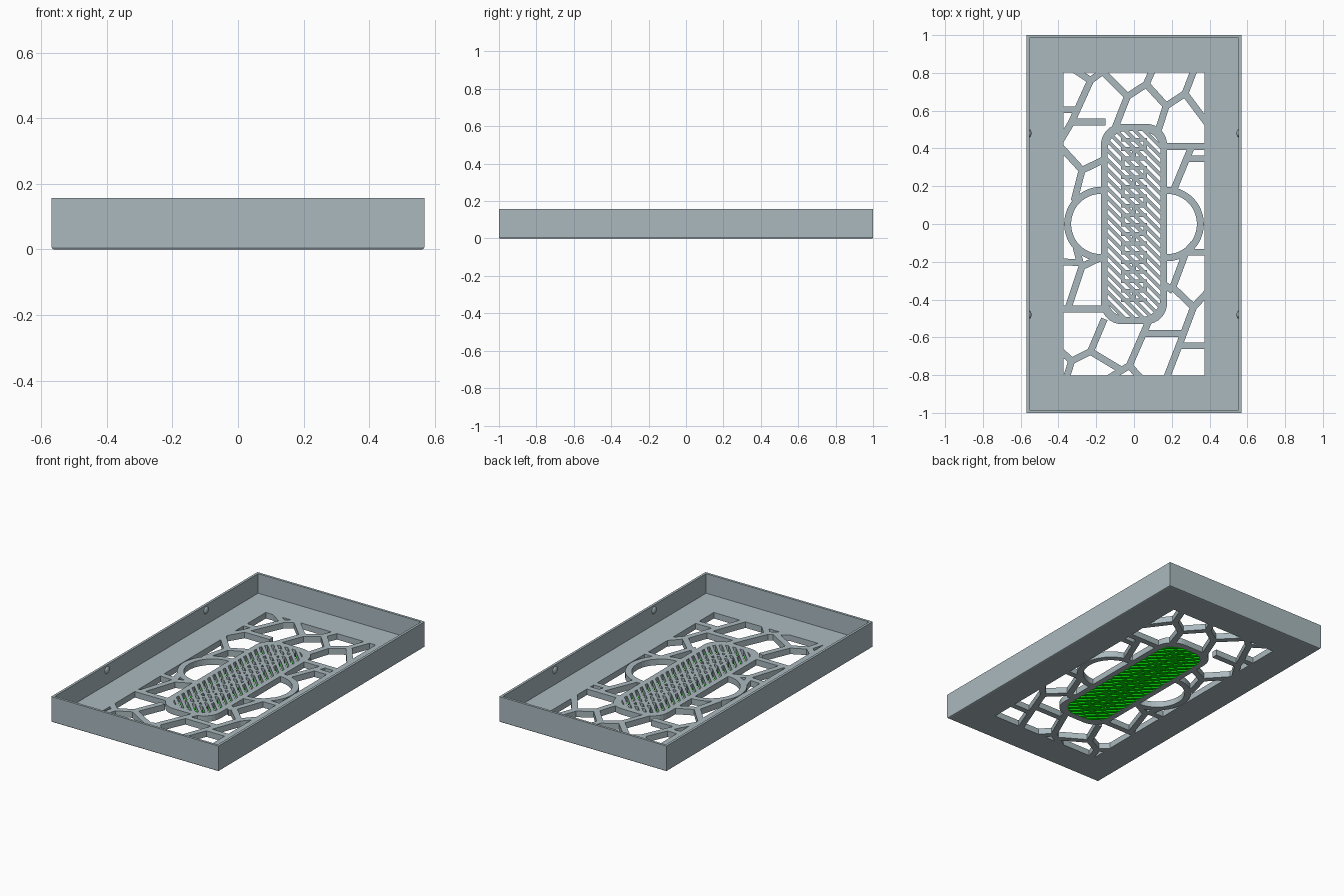
import bpy, bmesh, math
from mathutils import Vector

if "Cube" in bpy.data.objects:
    bpy.data.objects.remove(bpy.data.objects["Cube"])

H, FLOOR, SPLIT = 0.157, 0.037, 0.013    # overall height, floor thickness, two-tone line


def material(name, rgb):
    m = bpy.data.materials.new(name)
    m.diffuse_color = (*rgb, 1)
    m.use_nodes = True
    m.node_tree.nodes["Principled BSDF"].inputs["Base Color"].default_value = m.diffuse_color
    return m


GREY = material("blue grey", (0.40, 0.485, 0.515))
GREEN = material("bright green", (0.0, 0.75, 0.0))


def prism(name, pts, levels):
    """Extrude an outline through a list of heights."""
    bm = bmesh.new()
    rings = [[bm.verts.new((x, y, z)) for x, y in pts] for z in levels]
    n = len(pts)
    bm.faces.new(rings[0][::-1])
    bm.faces.new(rings[-1])
    for lo, hi in zip(rings, rings[1:]):
        for i in range(n):
            j = (i + 1) % n
            bm.faces.new((lo[i], lo[j], hi[j], hi[i]))
    bmesh.ops.recalc_face_normals(bm, faces=bm.faces)
    me = bpy.data.meshes.new(name)
    bm.to_mesh(me)
    bm.free()
    ob = bpy.data.objects.new(name, me)
    bpy.context.collection.objects.link(ob)
    me.materials.append(GREY)
    return ob


def combine(ob, other, op):
    """Boolean the second object into the first and discard it."""
    mod = ob.modifiers.new("join", 'BOOLEAN')
    mod.operation, mod.object, mod.solver = op, other, 'EXACT'
    bpy.context.view_layer.objects.active = ob
    bpy.ops.object.modifier_apply(modifier="join")
    bpy.data.objects.remove(other)


def rect(x, y):
    return [(-x, -y), (x, -y), (x, y), (-x, y)]


def rounded(x, y, r, n=8):
    pts = []
    for k, (sx, sy) in enumerate([(1, 1), (-1, 1), (-1, -1), (1, -1)]):
        for i in range(n + 1):
            a = math.pi / 2 * (k + i / n)
            pts.append((sx * (x - r) + r * math.cos(a), sy * (y - r) + r * math.sin(a)))
    return pts


def bar(a, b, w, levels):
    a, b = Vector(a), Vector(b)
    d = (b - a).normalized()
    s = Vector((-d.y, d.x)) * w / 2
    return prism("bar", [a - s, b - s, b + s, a + s], levels)


# Tray: shell with a chamfered lower edge and an open window in the floor
tray = prism("tray", rect(0.568, 1.0), [0, H])
bm = bmesh.new()
bm.from_mesh(tray.data)
low = [e for e in bm.edges if all(v.co.z < 0.01 for v in e.verts)]
bmesh.ops.bevel(bm, geom=low, offset=0.007, segments=2, affect='EDGES', profile=0.5)
bm.to_mesh(tray.data)
bm.free()
combine(tray, prism("cavity", rect(0.553, 0.985), [FLOOR, H + 0.1]), 'DIFFERENCE')
combine(tray, prism("window", rect(0.373, 0.802), [-0.1, FLOOR + 0.05]), 'DIFFERENCE')

# Cell struts, as polylines in hundredths of a unit
UPPER = [
    [(-32, 82), (-23, 76), (-15, 82)], [(-23, 76), (-33, 54), (-39, 44)],
    [(-33, 54), (-16, 54)], [(-39, 60.5), (-32, 60.5)],
    [(-17, 81), (-3.5, 67.5), (-10, 51)], [(-3.5, 67.5), (6.5, 74), (10, 82)],
    [(6.5, 74), (17, 62.5), (13, 50)], [(17, 62.5), (27, 69), (32, 82)],
    [(27, 69), (39, 53)], [(-39, 41), (-27.5, 28.5), (-16, 34)],
    [(-27.5, 28.5), (-31.5, 13)], [(16, 41), (39, 41)],
    [(31, 42), (21, 18)], [(29, 34.5), (39, 34.5)],
]
UPPER[-2] = [(30.5, 41), (21, 18)]
LOWER = [
    [(39, -15), (27.5, -15), (20, -35), (16, -32)], [(27.5, -15), (31, -11)],
    [(20, -33), (31.5, -44), (24, -64), (17, -82)], [(31.5, -44), (39, -36)],
    [(5, -58), (26, -58)], [(24, -64.5), (39, -64.5)],
    [(8, -51), (-2.5, -75), (-14, -82)], [(-2.5, -75), (4, -82)],
    [(-16, -51), (-23, -67.5), (-33, -72.5), (-36, -82)],
    [(-23, -67.5), (-8, -76.5)], [(-33, -72.5), (-39, -67)],
    [(-39, -45), (-16, -45)], [(-35, -45), (-27.5, -22.5), (-16, -17)],
    [(-39, -20), (-28.5, -20.5), (-30.5, -13)],
]
floor_z = [0, FLOOR]
for line in UPPER + LOWER:
    for p, q in zip(line, line[1:]):
        p, q = Vector(p) / 100, Vector(q) / 100
        ext = (q - p).normalized() * 0.008
        combine(tray, bar(p - ext, q + ext, 0.036, floor_z), 'UNION')

# Half-round loops either side of the centre panel
for s in (1, -1):
    arc = [math.radians(-90 + 180 * i / 24) for i in range(25)]
    pts = [(0.16, -0.197)] + [(0.173 + 0.197 * math.cos(a), 0.197 * math.sin(a)) for a in arc]
    pts += [(0.16, 0.197), (0.16, 0.16)]
    pts += [(0.173 + 0.16 * math.cos(a), 0.16 * math.sin(a)) for a in reversed(arc)]
    pts += [(0.16, -0.16)]
    combine(tray, prism("loop", [(s * x, y) for x, y in pts], floor_z), 'UNION')

# Rounded frame of the centre panel
combine(tray, prism("panel", rounded(0.175, 0.53, 0.11), floor_z), 'UNION')
combine(tray, prism("slot", rounded(0.14, 0.492, 0.10), [-0.1, FLOOR + 0.05]), 'DIFFERENCE')

# Diagonal slats with a ladder of short rungs down the middle
slat_z = [0, SPLIT, FLOOR]
grille = bar((-0.2, 0.2), (0.2, -0.2), 0.019, slat_z)
grille.name = "grille"
for i in range(-13, 14):
    if i:
        y = i * 0.05
        combine(grille, bar((-0.2, y + 0.2), (0.2, y - 0.2), 0.019, slat_z), 'UNION')
for i in range(-8, 10):
    y = i * 0.05 - 0.003
    combine(grille, bar((-0.07, y), (0.07, y), 0.019, slat_z), 'UNION')
    x = (-0.06, 0.0, 0.06)[i % 3]
    if i < 9:
        combine(grille, bar((x, y), (x, y + 0.05), 0.019, slat_z), 'UNION')
combine(grille, prism("trim", rounded(0.14, 0.492, 0.10), [-0.1, FLOOR + 0.05]), 'INTERSECT')
grille.data.materials.clear()
for m in (GREY, GREEN):
    grille.data.materials.append(m)
for f in grille.data.polygons:
    f.material_index = 1 if f.center.z < SPLIT else 0

# Small snap bumps on the inside of the long walls
for sx in (1, -1):
    for sy in (1, -1):
        bpy.ops.mesh.primitive_uv_sphere_add(segments=16, ring_count=8, radius=1,
                                             location=(sx * 0.553, sy * 0.48, 0.125))
        bump = bpy.context.object
        bump.name = "snap_bump"
        bump.scale = (0.01, 0.022, 0.022)
        bump.data.materials.append(GREY)
        bpy.ops.object.shade_smooth_by_angle()
